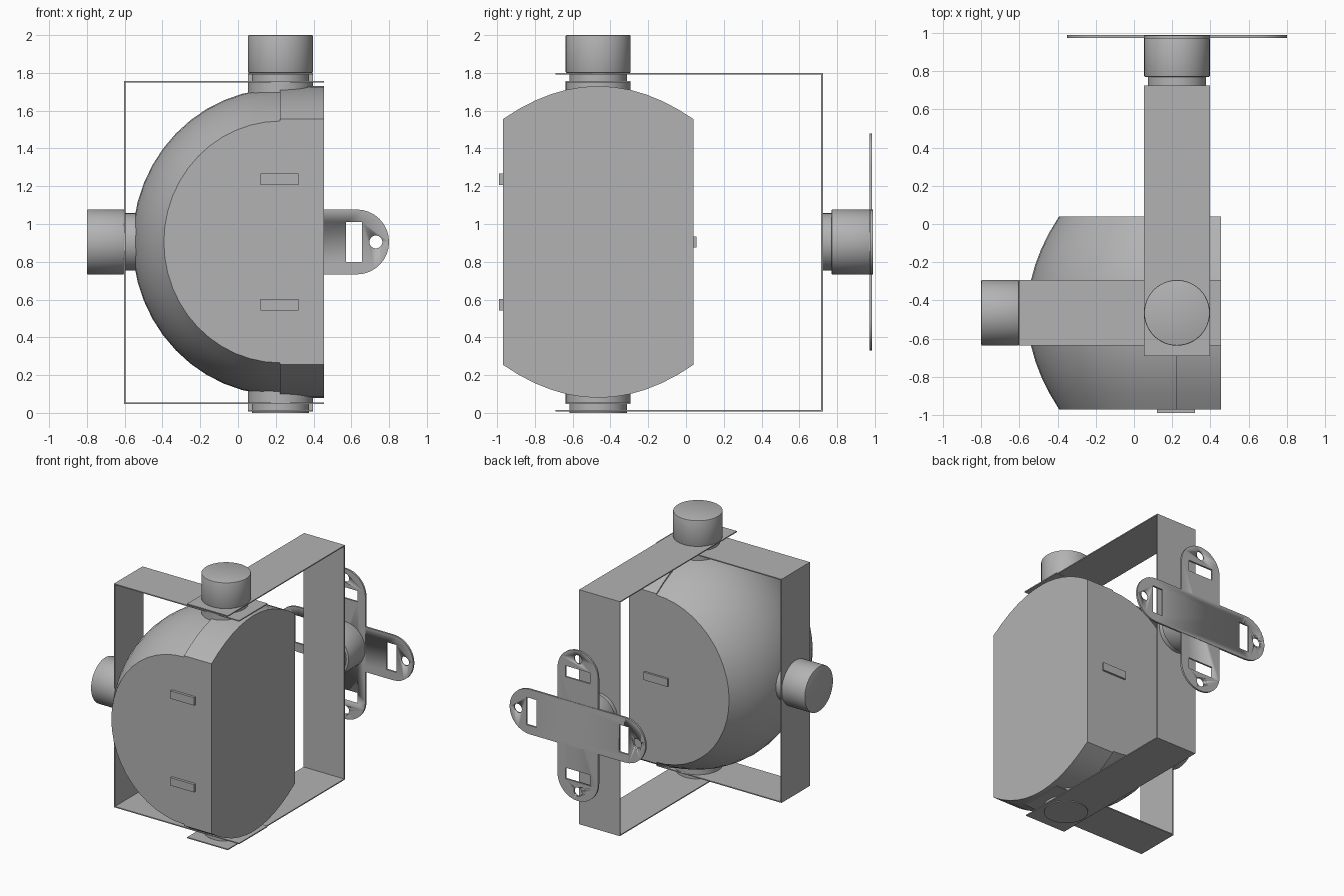
import bpy, bmesh, math
from mathutils import Matrix, Vector

cube = bpy.data.objects.get("Cube")
if cube:
    bpy.data.objects.remove(cube, do_unlink=True)

grey = bpy.data.materials.new("plain_grey")
grey.use_nodes = True
GREY = (0.45, 0.45, 0.45, 1)
grey.diffuse_color = GREY
grey.node_tree.nodes["Principled BSDF"].inputs["Base Color"].default_value = GREY

# Shared centre lines
CX, CY, CZ = 0.225, -0.465, 0.905
HALF = 0.172


def finish(name, bm, angle=30):
    bmesh.ops.recalc_face_normals(bm, faces=bm.faces)
    mesh = bpy.data.meshes.new(name)
    bm.to_mesh(mesh)
    bm.free()
    obj = bpy.data.objects.new(name, mesh)
    bpy.context.collection.objects.link(obj)
    mesh.materials.append(grey)
    bpy.ops.object.select_all(action="DESELECT")
    obj.select_set(True)
    bpy.context.view_layer.objects.active = obj
    bpy.ops.object.shade_smooth_by_angle(angle=math.radians(angle))
    return obj


def box(name, lo, hi):
    lo, hi = Vector(lo), Vector(hi)
    bm = bmesh.new()
    bmesh.ops.create_cube(bm, size=1)
    bmesh.ops.scale(bm, vec=hi - lo, verts=bm.verts)
    bmesh.ops.translate(bm, vec=(lo + hi) / 2, verts=bm.verts)
    return finish(name, bm)


def cylinder(name, start, end, radius, bevel=0.0):
    start, end = Vector(start), Vector(end)
    axis = end - start
    bm = bmesh.new()
    turn = axis.to_track_quat("Z", "Y").to_matrix().to_4x4()
    bmesh.ops.create_cone(bm, cap_ends=True, segments=48, radius1=radius, radius2=radius,
                          depth=axis.length, matrix=Matrix.Translation((start + end) / 2) @ turn)
    if bevel:
        rims = [e for e in bm.edges if any(len(f.verts) > 4 for f in e.link_faces)]
        bmesh.ops.bevel(bm, geom=rims, offset=bevel, segments=2, affect="EDGES", profile=0.5)
    return finish(name, bm)


def extrude_profile(name, points, vec, angle=30):
    bm = bmesh.new()
    face = bm.faces.new([bm.verts.new(p) for p in points])
    out = bmesh.ops.extrude_face_region(bm, geom=[face], use_keep_orig=True)
    moved = [v for v in out["geom"] if isinstance(v, bmesh.types.BMVert)]
    bmesh.ops.translate(bm, vec=vec, verts=moved)
    return finish(name, bm, angle)


def barrel(edge, middle, steps=12):
    """Half width positions and bulging heights across the body."""
    return [(CY + 0.505 * t, middle - (middle - edge) * t * t)
            for t in (2 * i / steps - 1 for i in range(steps + 1))]


# Rounded rear housing: barrel profile spun half a turn
bm = bmesh.new()
prof = barrel(0.64, 0.812)
prof = [(prof[0][0], 0)] + prof + [(prof[-1][0], 0)]
verts = [bm.verts.new((0, y, r)) for y, r in prof]
edges = [bm.edges.new(pair) for pair in zip(verts, verts[1:])]
bmesh.ops.spin(bm, geom=verts + edges, cent=(0, 0, 0), axis=(0, 1, 0),
               angle=-math.pi, steps=24, use_duplicate=False)
bmesh.ops.remove_doubles(bm, verts=bm.verts, dist=0.0005)
bmesh.ops.scale(bm, vec=(0.965, 1, 1), verts=bm.verts)
bmesh.ops.translate(bm, vec=(0.225, 0, CZ), verts=bm.verts)
finish("rounded_housing", bm, 40)

# Flat cover with bulging top and bottom
upper = [(0.222, y, CZ + r) for y, r in barrel(0.65, 0.825)]
lower = [(0.222, y, CZ - r) for y, r in reversed(barrel(0.65, 0.825))]
extrude_profile("housing_cover", upper + lower, (0.233, 0, 0))

# Clips across the cover seam
for name, y0, y1, z in (("front_clip_upper", -0.99, -0.95, 1.237),
                        ("front_clip_lower", -0.99, -0.95, 0.573),
                        ("back_clip", 0.02, 0.055, CZ)):
    box(name, (0.12, y0, z - 0.03), (0.32, y1, z + 0.03))

# Inner bracket, open toward the cover
T = 0.008
box("inner_bracket_side", (-0.603, CY - HALF, 0.048), (-0.595, CY + HALF, 1.758))
for name, z in (("inner_bracket_bottom", 0.048), ("inner_bracket_top", 1.75)):
    box(name, (-0.603, CY - HALF, z), (0.455, CY + HALF, z + T))

# Outer bracket, open toward the front
box("outer_bracket_back", (CX - HALF, 0.716, 0.007), (CX + HALF, 0.724, 1.8))
for name, z in (("outer_bracket_bottom", 0.007), ("outer_bracket_top", 1.792)):
    box(name, (CX - HALF, -0.69, z), (CX + HALF, 0.724, z + T))

# Pivot bosses, collars and knobs
cylinder("top_boss", (CX, CY, 1.66), (CX, CY, 1.752), HALF)
cylinder("top_collar", (CX, CY, 1.75), (CX, CY, 1.81), 0.152)
cylinder("top_knob", (CX, CY, 1.8), (CX, CY, 2.0), HALF, 0.006)
cylinder("bottom_boss", (CX, CY, 0.05), (CX, CY, 0.14), HALF)
cylinder("bottom_collar", (CX, CY, 0.0), (CX, CY, 0.05), 0.152)
cylinder("side_collar", (-0.61, CY, CZ), (-0.53, CY, CZ), 0.152)
cylinder("side_knob", (-0.8, CY, CZ), (-0.602, CY, CZ), HALF, 0.006)
cylinder("back_collar", (CX, 0.72, CZ), (CX, 0.78, CZ), 0.152)
cylinder("back_knob", (CX, 0.77, CZ), (CX, 0.975, CZ), HALF, 0.006)


# Wall mount: two crossed straps with round ends, slots and screw holes
def strap(name, upright):
    def place(u, v, y):
        return (CX + v, y, CZ + u) if upright else (CX + u, y, CZ + v)

    y = 0.972 if upright else 0.975
    outline = []
    for side in (1, -1):
        for i in range(17):
            a = math.pi * (i / 16 - 0.5)
            outline.append(place(side * (0.403 + HALF * math.cos(a)), side * HALF * math.sin(a), y))
    plate = extrude_profile(name, outline, (0, 0.014, 0))
    for side in (1, -1):
        a, b = place(side * 0.39 - 0.042, -0.105, 0.9), place(side * 0.39 + 0.042, 0.105, 1.1)
        slot = box("slot_cutter", a, b)
        hole = cylinder("hole_cutter", place(side * 0.505, 0, 0.9), place(side * 0.505, 0, 1.1), 0.034)
        for cutter in (slot, hole):
            cutter.hide_render = True
            cutter.hide_set(True)
            cut = plate.modifiers.new("cut", "BOOLEAN")
            cut.operation = "DIFFERENCE"
            cut.solver = "EXACT"
            cut.object = cutter


strap("mount_strap_level", False)
strap("mount_strap_upright", True)
